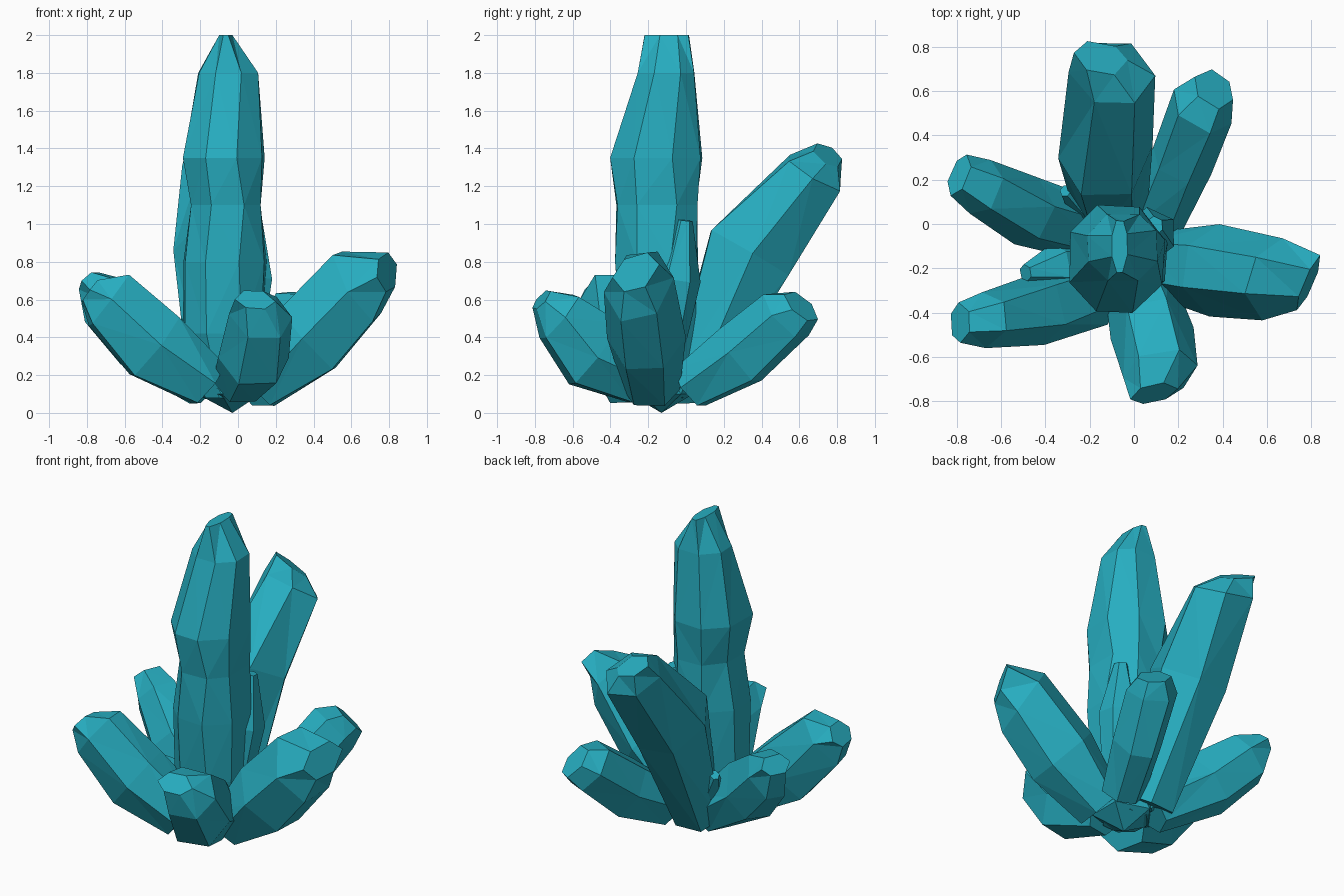
import bpy, bmesh, math, random
from mathutils import Vector

cube = bpy.data.objects.get("Cube")
if cube:
    bpy.data.objects.remove(cube, do_unlink=True)

random.seed(4)
UP = Vector((0, 0, 1))

# Single crystal colour
teal = bpy.data.materials.new("crystal_teal")
teal.use_nodes = True
colour = (0.02, 0.42, 0.53, 1)
teal.diffuse_color = colour
teal.node_tree.nodes["Principled BSDF"].inputs["Base Color"].default_value = colour


def finish(name, bm):
    bmesh.ops.recalc_face_normals(bm, faces=bm.faces)
    mesh = bpy.data.meshes.new(name)
    bm.to_mesh(mesh)
    bm.free()
    mesh.materials.append(teal)
    obj = bpy.data.objects.new(name, mesh)
    bpy.context.collection.objects.link(obj)
    return obj


def crystal(name, sections, tilt=(0, 0), upright=False):
    """Loft faceted rings; each section is x, y, z, half width, half depth.
    The tilt slants the tip, and the shoulder below it, along width and depth."""
    axis = Vector(sections[-1][:3]) - Vector(sections[0][:3])
    if upright:
        axis = UP.copy()
    axis.normalize()
    side = Vector((1, 0, 0)) if upright else axis.cross(UP).normalized()
    over = side.cross(axis)
    # The upright crystal has eight sides with flat faces outward
    sides = 8 if upright else 6
    start = math.pi / sides if upright else 0
    grow_w, grow_d = (1.06, 1.06) if upright else (1, 1.12)
    bm = bmesh.new()
    rings = []
    for k, (x, y, z, width, depth) in enumerate(sections):
        slant = {1: 1, 2: 0.8}.get(len(sections) - k, 0)
        ring = []
        for i in range(sides):
            angle = start + math.tau * i / sides + random.uniform(-0.1, 0.1)
            c, s = math.cos(angle), math.sin(angle)
            co = Vector((x, y, z)) + side * (width * grow_w * c) + over * (depth * grow_d * s)
            co += axis * slant * (tilt[0] * c + tilt[1] * s)
            ring.append(bm.verts.new(co))
        rings.append(ring)
    for low, high in zip(rings, rings[1:]):
        for i in range(sides):
            j = (i + 1) % sides
            bm.faces.new((low[i], low[j], high[j], high[i]))
    bm.faces.new(rings[0])
    bm.faces.new(rings[-1])
    # Facet the uneven sides
    bmesh.ops.triangulate(bm, faces=[f for f in bm.faces if len(f.verts) == 4],
                          quad_method='SHORT_EDGE')
    return finish(name, bm)


# Tall central crystal with a narrow ridge on top
crystal("central_crystal", [
    (-0.05, -0.14, 0.08, 0.13, 0.13),
    (-0.08, -0.15, 0.42, 0.21, 0.2),
    (-0.07, -0.155, 0.8, 0.22, 0.22),
    (-0.06, -0.155, 1.1, 0.19, 0.22),
    (-0.08, -0.155, 1.35, 0.22, 0.245),
    (-0.05, -0.105, 1.8, 0.16, 0.155),
    (-0.065, -0.1, 2.0, 0.035, 0.12)], upright=True)

# Large crystals leaning outward
crystal("back_crystal", [
    (-0.1, 0.03, 0.13, 0.16, 0.12),
    (-0.13, 0.33, 0.85, 0.215, 0.24),
    (-0.1, 0.685, 1.27, 0.195, 0.16),
    (-0.15, 0.75, 1.365, 0.12, 0.08)], (-0.05, 0))
crystal("left_crystal", [
    (0.1, -0.18, 0.13, 0.15, 0.13),
    (0.37, -0.21, 0.39, 0.21, 0.21),
    (0.63, -0.25, 0.67, 0.19, 0.2),
    (0.79, -0.265, 0.745, 0.13, 0.08)], (-0.05, 0.05))
crystal("front_crystal", [
    (0.01, -0.22, 0.16, 0.15, 0.13),
    (0.08, -0.48, 0.31, 0.19, 0.21),
    (0.12, -0.67, 0.51, 0.17, 0.15),
    (0.09, -0.765, 0.6, 0.11, 0.06)], (0.01, 0))
crystal("right_front_crystal", [
    (-0.16, -0.3, 0.15, 0.16, 0.13),
    (-0.44, -0.39, 0.36, 0.16, 0.2),
    (-0.68, -0.435, 0.6, 0.125, 0.17),
    (-0.785, -0.445, 0.645, 0.09, 0.07)], (-0.02, 0))
crystal("right_back_crystal", [
    (-0.16, -0.04, 0.14, 0.14, 0.12),
    (-0.49, 0.06, 0.4, 0.16, 0.18),
    (-0.7, 0.17, 0.6, 0.13, 0.15),
    (-0.79, 0.22, 0.7, 0.1, 0.06)])
crystal("left_back_crystal", [
    (0.1, 0.02, 0.14, 0.13, 0.12),
    (0.22, 0.29, 0.31, 0.145, 0.165),
    (0.31, 0.53, 0.52, 0.15, 0.15),
    (0.36, 0.61, 0.565, 0.1, 0.1)], (-0.02, -0.02))

# Small shards filling the gaps
for name, root, tip, radius in (
        ("right_shard", (-0.14, -0.16, 0.14), (-0.49, -0.22, 0.42), 0.11),
        ("back_shard", (-0.1, -0.02, 0.15), (-0.31, 0.15, 0.48), 0.08),
        ("left_shard", (0.04, -0.12, 0.2), (0.09, -0.01, 1.02), 0.12)):
    root, tip = Vector(root), Vector(tip)
    sections = [(*root.lerp(tip, t), radius * s, radius * s)
                for t, s in ((0, 0.6), (0.62, 1), (1, 0.35))]
    crystal(name, sections)

# Rough core joining the roots, pointed at the bottom
bm = bmesh.new()
bmesh.ops.create_icosphere(bm, subdivisions=1, radius=0.18)
for v in bm.verts:
    v.co = Vector((v.co.x * 1.15 - 0.03, v.co.y * 1.1 - 0.13, v.co.z + 0.18))
finish("root_core", bm)
